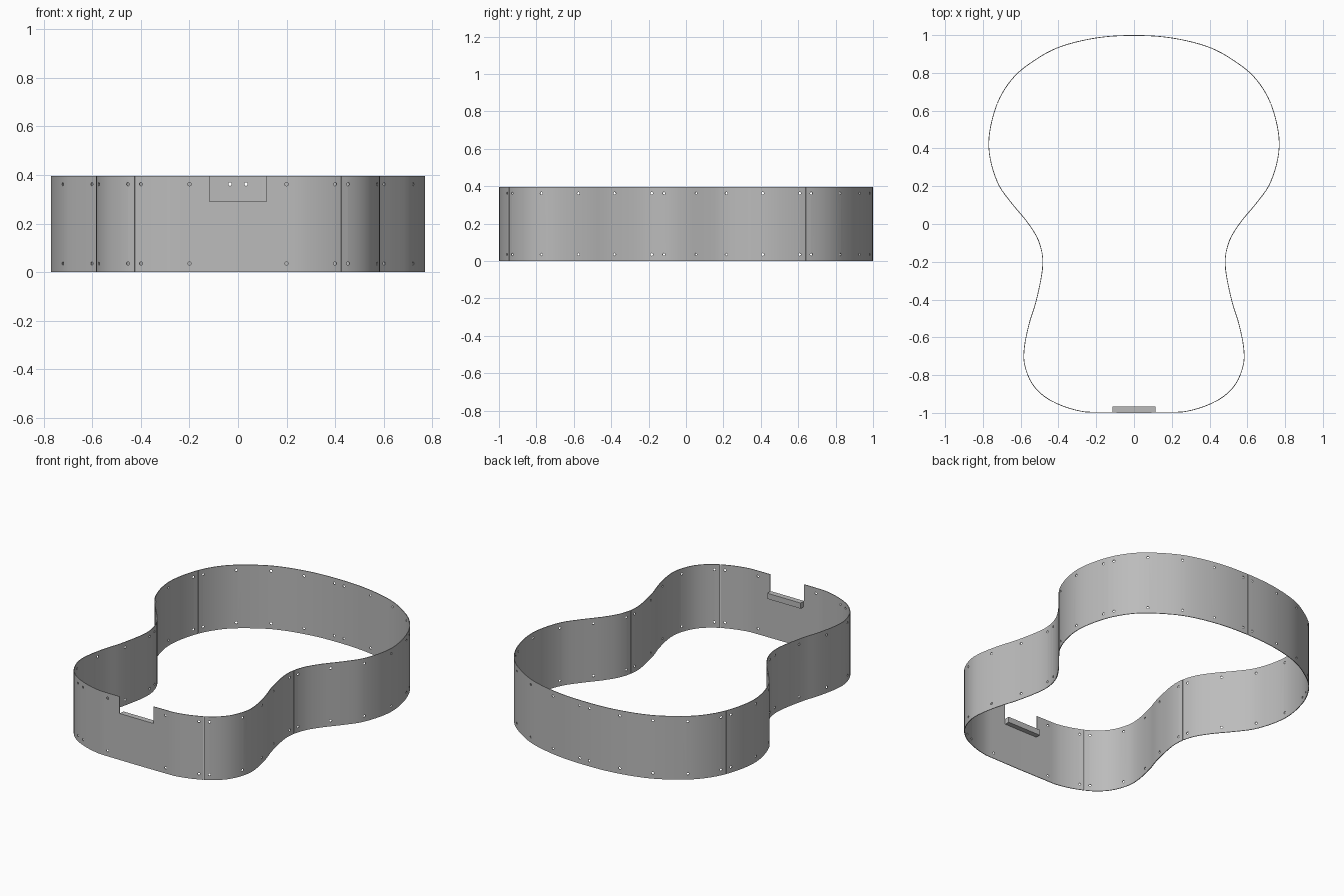
import bpy, bmesh
from mathutils import Vector

HEIGHT = 0.395
WALL = 0.004
GAP = 0.001
STEP = 0.03
HOLE_RADIUS = 0.007
HOLE_HEIGHTS = (0.035, 0.362)

cube = bpy.data.objects.get("Cube")
if cube:
    bpy.data.objects.remove(cube, do_unlink=True)

grey = bpy.data.materials.new("plain grey")
grey.use_nodes = True
colour = (0.5, 0.5, 0.5, 1)
grey.diffuse_color = colour
grey.node_tree.nodes["Principled BSDF"].inputs["Base Color"].default_value = colour

# Left half of the waisted outline, from front centre to back centre
OUTLINE = [(0, -1), (0.25, -0.998), (0.425, -0.945), (0.53, -0.862), (0.58, -0.75),
           (0.582, -0.65), (0.555, -0.52), (0.518, -0.4), (0.485, -0.22), (0.503, -0.1),
           (0.56, 0), (0.65, 0.11), (0.72, 0.21), (0.764, 0.35), (0.767, 0.48),
           (0.725, 0.64), (0.65, 0.765), (0.55, 0.853), (0.4, 0.937), (0.2, 0.987), (0, 1)]


def smooth_path(points, pieces=10):
    """Catmull-Rom path whose first span stays straight."""
    pts = [Vector(p) for p in points]
    pts = [pts[0]] + pts + [Vector((-pts[-2].x, pts[-2].y))]
    path = [pts[1]]
    for i in range(2, len(pts) - 2):
        a, b, c, d = pts[i - 1:i + 3]
        for k in range(pieces):
            t = k / pieces
            path.append(0.5 * (2 * b + (c - a) * t + (2 * a - 5 * b + 4 * c - d) * t ** 2
                               + (3 * b - a - 3 * c + d) * t ** 3))
    path.append(pts[-2])
    return path


path = smooth_path(OUTLINE)
lengths = [0.0]
for p, q in zip(path, path[1:]):
    lengths.append(lengths[-1] + (q - p).length)
TOTAL = lengths[-1]


def point_at(s):
    """Outline point at arc length s; negative s runs along the right side."""
    side, s = (-1 if s < 0 else 1), min(abs(s), TOTAL)
    i = 0
    while i < len(path) - 2 and lengths[i + 1] < s:
        i += 1
    p = path[i].lerp(path[i + 1], (s - lengths[i]) / (lengths[i + 1] - lengths[i]))
    return Vector((side * p.x, p.y))


def outward(s):
    d = point_at(s + 0.005) - point_at(s - 0.005)
    return Vector((d.y, -d.x)).normalized()


def length_where(axis, value):
    """Arc length at which the left half first passes a coordinate."""
    i = next(i for i, p in enumerate(path) if p[axis] >= value)
    a, b = path[i - 1][axis], path[i][axis]
    return lengths[i - 1] + (lengths[i] - lengths[i - 1]) * (value - a) / (b - a)


def make_object(name, bm):
    bmesh.ops.recalc_face_normals(bm, faces=bm.faces)
    mesh = bpy.data.meshes.new(name)
    bm.to_mesh(mesh)
    bm.free()
    mesh.materials.append(grey)
    obj = bpy.data.objects.new(name, mesh)
    bpy.context.collection.objects.link(obj)
    return obj


def add_box(bm, low, high):
    low, high = Vector(low), Vector(high)
    verts = bmesh.ops.create_cube(bm, size=1)["verts"]
    bmesh.ops.scale(bm, vec=high - low, verts=verts)
    bmesh.ops.translate(bm, vec=(low + high) / 2, verts=verts)


def add_hole(bm, s, z):
    n = outward(s).to_3d()
    matrix = n.to_track_quat('Z', 'Y').to_matrix().to_4x4()
    matrix.translation = point_at(s).to_3d() + Vector((0, 0, z))
    bmesh.ops.create_cone(bm, cap_ends=True, segments=12, radius1=HOLE_RADIUS,
                          radius2=HOLE_RADIUS, depth=0.04, matrix=matrix)


def make_panel(name, start, end, holes, notch=None):
    """Thin bent sheet with screw holes and an optional box notch."""
    start, end = start + GAP, end - GAP
    count = round((end - start) / STEP)
    bm = bmesh.new()
    rows = []
    for i in range(count + 1):
        s = start + (end - start) * i / count
        p = point_at(s)
        rows.append([bm.verts.new(v.to_3d()) for v in (p, p - outward(s) * WALL)])
    faces = [bm.faces.new((a[0], b[0], b[1], a[1])) for a, b in zip(rows, rows[1:])]
    top = bmesh.ops.extrude_face_region(bm, geom=faces, use_keep_orig=True)["geom"]
    bmesh.ops.translate(bm, vec=(0, 0, HEIGHT),
                        verts=[v for v in top if isinstance(v, bmesh.types.BMVert)])
    panel = make_object(name, bm)

    bm = bmesh.new()
    for s in holes:
        for z in HOLE_HEIGHTS:
            add_hole(bm, s, z)
    if notch:
        add_box(bm, *notch)
    cutter = make_object(name + "_cutter", bm)
    cutter.hide_render = True
    cut = panel.modifiers.new("holes", 'BOOLEAN')
    cut.operation, cut.solver, cut.object = 'DIFFERENCE', 'EXACT', cutter
    bpy.ops.object.select_all(action='DESELECT')
    bpy.context.view_layer.objects.active = panel
    panel.select_set(True)
    bpy.ops.object.modifier_apply(modifier=cut.name)
    bpy.data.objects.remove(cutter, do_unlink=True)
    bpy.ops.object.shade_smooth_by_angle(angle=0.5)


# Front panel with its notch
front_end = length_where(1, -0.945)
front_holes = [side * length_where(0, x) for side in (-1, 1) for x in (0.2, 0.4)]
make_panel("front_panel", -front_end, front_end, front_holes,
           ((-0.118, -1.1, 0.29), (0.118, -0.9, 0.5)))

# Side and back panels, three on each side with five hole pairs each
seams = [front_end, length_where(1, -0.15), length_where(1, 0.64), TOTAL]
for side, label in ((1, "left"), (-1, "right")):
    for part, a, b in zip(("lower_side", "upper_side", "back"), seams, seams[1:]):
        holes = [side * (a + 0.033 + (b - a - 0.066) * k / 4) for k in range(5)]
        start, end = sorted((side * a, side * b))
        make_panel(f"{label}_{part}_panel", start, end, holes)

# Ledge inside the wall under the notch
bm = bmesh.new()
add_box(bm, (-0.115, -1 + WALL, 0.255), (0.115, -0.965, 0.29))
make_object("notch_ledge", bm)
